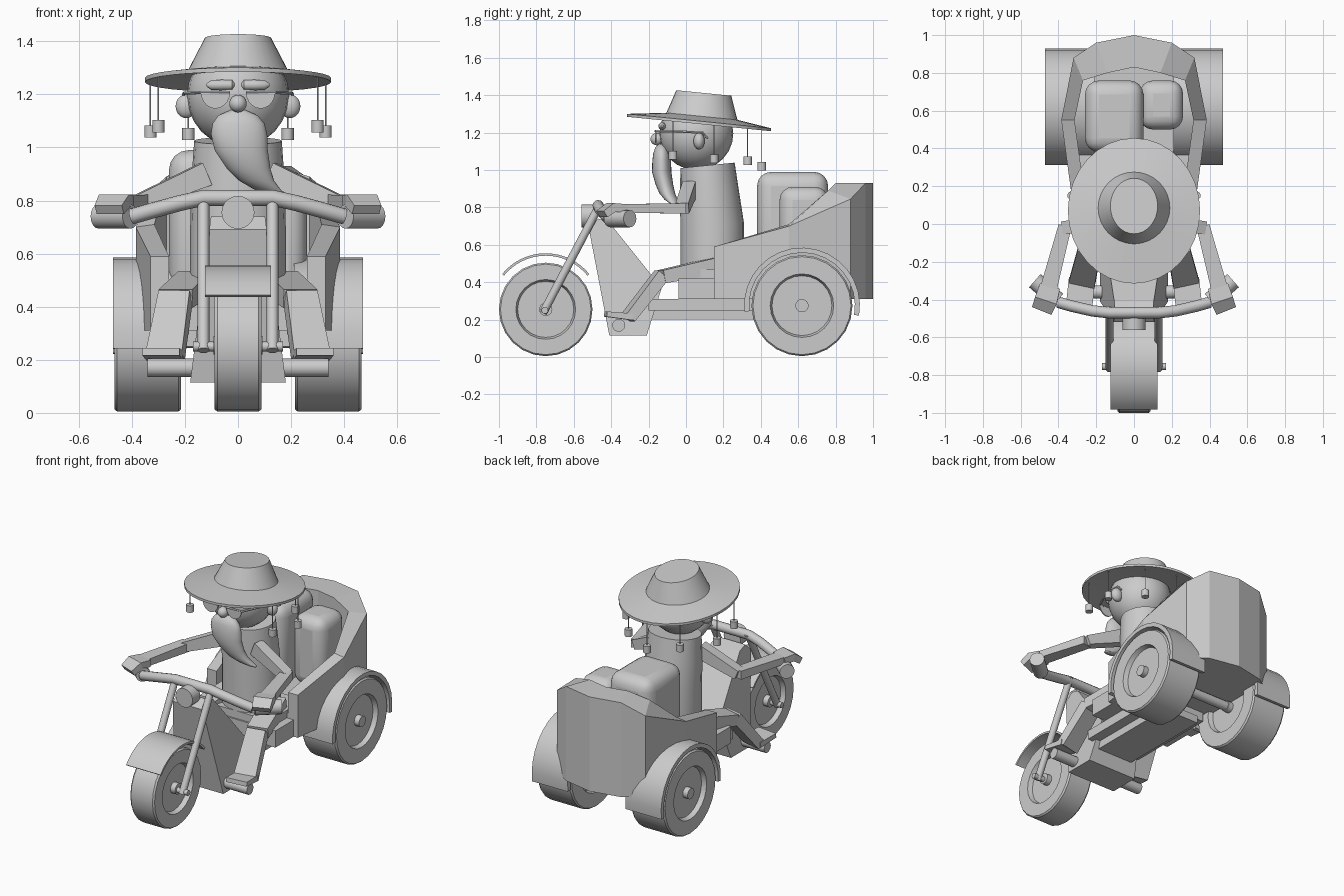
import bpy, bmesh
from math import sin, cos, pi, radians
from mathutils import Vector

if "Cube" in bpy.data.objects:
    bpy.data.objects.remove(bpy.data.objects["Cube"])


def mesh(name, verts, faces, smooth=True):
    me = bpy.data.meshes.new(name)
    me.from_pydata([tuple(v) for v in verts], [], faces)
    bm = bmesh.new()
    bm.from_mesh(me)
    bmesh.ops.recalc_face_normals(bm, faces=bm.faces)
    bm.to_mesh(me)
    bm.free()
    ob = bpy.data.objects.new(name, me)
    bpy.context.collection.objects.link(ob)
    if smooth:
        bpy.ops.object.select_all(action='DESELECT')
        bpy.context.view_layer.objects.active = ob
        ob.select_set(True)
        bpy.ops.object.shade_smooth_by_angle(angle=radians(35))
    return ob


def skin(name, rings, smooth=True):
    """Join equal-sized closed rings into a capped solid."""
    n = len(rings[0])
    verts = [v for r in rings for v in r]
    faces = [(i * n + j, i * n + (j + 1) % n, (i + 1) * n + (j + 1) % n, (i + 1) * n + j)
             for i in range(len(rings) - 1) for j in range(n)]
    faces += [tuple(range(n)), tuple(range(len(verts) - n, len(verts)))]
    return mesh(name, verts, faces, smooth)


def loft(name, sections, n=24, tilt=0.0):
    """Stack horizontal ellipses (cx, cy, cz, rx, ry), tilted along y."""
    return skin(name, [[(cx + rx * cos(2 * pi * k / n), cy + ry * sin(2 * pi * k / n),
                         cz + tilt * ry * sin(2 * pi * k / n)) for k in range(n)]
                       for cx, cy, cz, rx, ry in sections])


def tube(name, pts, size, n=12):
    """Sweep an ellipse (n > 4) or a rectangle (n = 4) of (half width, half height)."""
    pts = [Vector(p) for p in pts]
    sizes = size if isinstance(size, list) else [size] * len(pts)
    k0, s = (0.5, 2 ** 0.5) if n == 4 else (0, 1)
    rings = []
    for i, p in enumerate(pts):
        a, b = pts[max(i - 1, 0)], pts[min(i + 1, len(pts) - 1)]
        q = (b - a).to_track_quat('Z', 'Y')
        w, h = sizes[i]
        rings.append([p + q @ Vector((w * s * cos(2 * pi * (k + k0) / n),
                                      h * s * sin(2 * pi * (k + k0) / n), 0)) for k in range(n)])
    return skin(name, rings, n > 4)


def lathe_x(name, c, profile, n=24):
    """Turn (x, radius) pairs about the x axis through c."""
    return skin(name, [[(c[0] + x, c[1] + r * cos(2 * pi * k / n), c[2] + r * sin(2 * pi * k / n))
                        for k in range(n)] for x, r in profile])


def ball(name, c, r):
    n = 12
    return loft(name, [(c[0], c[1], c[2] - r[2] * cos(pi * (i + .15) / (n + .3)),
                        r[0] * sin(pi * (i + .15) / (n + .3)), r[1] * sin(pi * (i + .15) / (n + .3)))
                       for i in range(n + 1)])


def box(name, x, y, z, bevel=0.0):
    v = [(a, b, c) for c in z for b in y for a in x]
    ob = mesh(name, v, [(0, 1, 3, 2), (4, 5, 7, 6), (0, 1, 5, 4), (2, 3, 7, 6), (0, 2, 6, 4), (1, 3, 7, 5)],
              bevel > 0)
    if bevel:
        for p in ob.data.polygons:
            p.use_smooth = True
        m = ob.modifiers.new("round", 'BEVEL')
        m.width, m.segments = bevel, 4
    return ob


def fender(name, y, z, r0, r1, a0, a1, x0, x1, n=16):
    rings = []
    for i in range(n + 1):
        a = radians(a0 + (a1 - a0) * i / n)
        rings.append([(x, y + r * cos(a), z + r * sin(a))
                      for x, r in ((x0, r0), (x1, r0), (x1, r1), (x0, r1))])
    return skin(name, rings)


def wheel(name, c, r, rim, half):
    prof = [(half + .005, .035), (half - .03, .035), (half - .03, rim - .01), (half, rim), (half, r - .008), (half - .01, r)]
    return lathe_x(name, c, [(-x, q) for x, q in prof] + prof[::-1])


# Wheels and fenders
wheel("front_wheel", (0, -.75, .255), .25, .16, .088)
fender("front_fender", -.75, .255, .287, .3, 39, 141, -.125, .125)
for s, side in ((1, "right"), (-1, "left")):
    wheel("rear_wheel_" + side, (s * .34, .62, .275), .27, .17, .125)
    fender("rear_fender_" + side, .62, .275, .283, .31, -10, 186, s * .21, s * .47)
tube("rear_axle", [(-.24, .62, .275), (.24, .62, .275)], (.03, .03))

# Open tub: mirrored plan points (x, y, top z) for the outer and inner walls
outer = [(.33, .15, .59), (.385, .55, .70), (.32, .88, .845), (.2, .96, .93), (0, 1, .93)]
inner = [(.26, .15, .59), (.315, .55, .71), (.27, .76, .89), (.14, .8, .93), (0, .83, .93)]
outer += [(-x, y, z) for x, y, z in outer[-2::-1]]
inner += [(-x, y, z) for x, y, z in inner[-2::-1]]
n = len(outer)
rows = [[(x, y, .31) for x, y, z in outer], outer, inner, [(x, y, .45) for x, y, z in inner]]
faces = [(r * n + i, r * n + i + 1, r * n + n + i + 1, r * n + n + i) for r in range(3) for i in range(n - 1)]
faces += [tuple(range(n)), tuple(range(3 * n, 4 * n)), (0, n, 2 * n, 3 * n),
          (n - 1, 2 * n - 1, 3 * n - 1, 4 * n - 1), (0, 3 * n, 4 * n - 1, n - 1)]
mesh("tub", [v for r in rows for v in r], faces, False)

# Seat, floor and chassis
box("seat_base", (-.3, .3), (-.04, .2), (.31, .42))
box("seat", (-.25, .25), (-.03, .33), (.42, .47))
box("floor", (-.2, .2), (-.2, .42), (.25, .31))
box("chassis", (-.13, .13), (-.22, .45), (.2, .25))

# Front body, narrowing upwards
prof = [(-.52, .69), (-.47, .74), (-.41, .72), (-.13, .37), (-.21, .115), (-.41, .115)]
skin("front_body", [[(s * (.18 - (z - .115) * .125), y, z) for y, z in prof] for s in (-1, 1)], False)

# Steering
bar = [(.40, -.415, .74), (.33, -.435, .76), (.22, -.46, .79), (.13, -.47, .81)]
tube("handlebar", bar + [(-x, y, z) for x, y, z in bar[::-1]], (.03, .03))
tube("headlight", [(0, -.48, .755), (0, -.56, .755)], (.062, .062), 20)
tube("front_axle", [(-.17, -.755, .25), (.17, -.755, .25)], (.018, .018))

# Luggage
box("bag_large", (-.26, .05), (.38, .76), (.45, .99), .075)
box("bag_small", (.03, .26), (.5, .76), (.45, .91), .07)

# Rider body and head
loft("torso", [(0, .14, .46, .18, .17), (0, .14, .7, .18, .17), (0, .125, .88, .175, .157),
               (0, .115, 1.025, .165, .145)], tilt=.1)
ball("head", (0, .055, 1.195), (.192, .198, .195))
ball("nose", (0, -.155, 1.165), (.033, .035, .033))
loft("beard", [(0, -.13, 1.14, .03, .015), (0, -.13, 1.12, .075, .035), (.002, -.13, 1.09, .098, .045),
               (.004, -.13, 1.05, .106, .05), (.012, -.13, .99, .1, .052), (.04, -.115, .92, .082, .047),
               (.07, -.1, .875, .066, .042), (.11, -.08, .842, .05, .035), (.15, -.065, .82, .03, .02),
               (.165, -.06, .812, .008, .006)])

# Hat
loft("hat", [(0, .08, 1.268, .18, .18), (0, .07, 1.246, .35, .385), (0, .07, 1.262, .35, .385),
             (0, .085, 1.287, .19, .19), (0, .095, 1.412, .125, .147)], 32, -.1)

# Hanging corks
for x, y, z in [(.33, .15, 1.06), (-.33, .15, 1.06), (.3, -.07, 1.08), (-.3, -.07, 1.08),
                (.187, .33, 1.05), (-.187, .33, 1.05), (0, .405, 1.02)]:
    tube("cork_string", [(x, y, z), (x, y, 1.255 - .1 * (y - .07))], (.003, .003), 6)
    loft("cork", [(x, y, z - .023, .023, .023), (x, y, z + .023, .023, .023)], 12)

# Paired parts
for s, side in ((1, "right"), (-1, "left")):
    tube("fork_" + side, [(s * .13, -.455, .825), (s * .13, -.765, .235)], (.022, .022))
    tube("grip_" + side, [(s * .405, -.405, .74), (s * .525, -.3, .74)], (.046, .046), 16)
    tube("foot_peg_" + side, [(s * .16, -.36, .17), (s * .34, -.36, .17)], (.035, .035))
    ball("ear_" + side, (s * .195, .07, 1.155), (.04, .03, .045))
    tube("eyebrow_" + side, [(s * x, -.128 + .3 * (x - .06) ** 2, 1.235) for x in (.01, .022, .06, .1, .118)],
         [(.006, .006), (.019, .019), (.02, .02), (.019, .019), (.006, .006)])
    # half-moon lens and temple of the glasses
    arc = [(s * (.085 + .055 * cos(pi * k / 10)), 1.208 - .062 * sin(pi * k / 10)) for k in range(11)]
    skin("lens_" + side, [[(x, y, z) for x, z in arc] for y in (-.165, -.158)], False)
    tube("glasses_temple_" + side, [(s * .03, -.162, 1.207), (s * .14, -.16, 1.207), (s * .2, -.02, 1.205),
                                    (s * .205, .09, 1.2), (s * .2, .115, 1.17)], (.007, .007), 6)
    # arms and hands
    tube("upper_arm_" + side, [(s * .12, .02, .9), (s * .37, -.02, .795)], [(.035, .045), (.035, .03)], 4)
    tube("forearm_" + side, [(s * .365, -.01, .795), (s * .46, -.37, .795)], [(.035, .028), (.045, .022)], 4)
    tube("hand_" + side, [(s * .445, -.33, .795), (s * .465, -.40, .8), (s * .485, -.45, .765)],
         [(.055, .022), (.06, .024), (.055, .02)], 4)
    # legs and feet
    tube("thigh_" + side, [(s * .16, .17, .49), (s * .235, -.13, .43)], [(.065, .045), (.065, .035)], 4)
    tube("shin_" + side, [(s * .235, -.13, .44), (s * .275, -.31, .21)], [(.06, .035), (.07, .03)], 4)
    tube("foot_" + side, [(s * .275, -.29, .215), (s * .29, -.43, .23)], [(.07, .018), (.07, .014)], 4)
